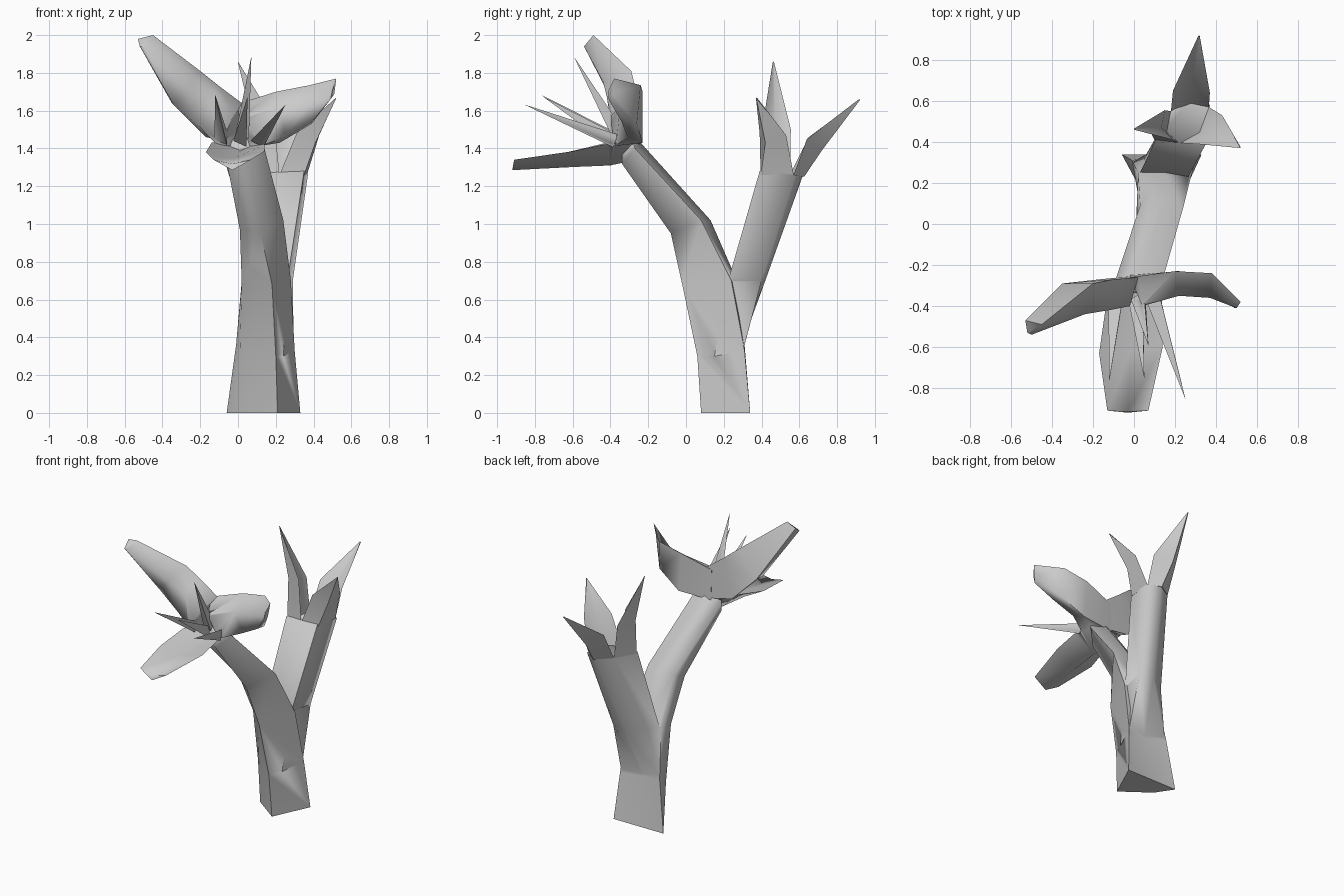
import bpy
from mathutils import Vector as V


def loft(name, rings):
    """Skin a list of equal-length point rings and cap both ends."""
    n = len(rings[0])
    verts = [p for r in rings for p in r]
    faces = [(k * n + i, k * n + (i + 1) % n, (k + 1) * n + (i + 1) % n, (k + 1) * n + i)
             for k in range(len(rings) - 1) for i in range(n)]
    faces += [tuple(reversed(range(n))), tuple(range(len(verts) - n, len(verts)))]
    me = bpy.data.meshes.new(name)
    me.from_pydata([tuple(v) for v in verts], [], faces)
    ob = bpy.data.objects.new(name, me)
    bpy.context.collection.objects.link(ob)
    select(ob)
    bpy.ops.object.mode_set(mode='EDIT')
    bpy.ops.mesh.select_all(action='SELECT')
    bpy.ops.mesh.normals_make_consistent(inside=False)
    bpy.ops.object.mode_set(mode='OBJECT')
    return ob


def select(ob):
    bpy.ops.object.select_all(action='DESELECT')
    ob.select_set(True)
    bpy.context.view_layer.objects.active = ob


def fuse(ob, parts, angle):
    """Union the parts into one skin and shade it smooth."""
    select(ob)
    for p in parts:
        m = ob.modifiers.new("union", 'BOOLEAN')
        m.operation, m.solver, m.object = 'UNION', 'EXACT', p
        bpy.ops.object.modifier_apply(modifier=m.name)
        bpy.data.objects.remove(p)
    bpy.ops.object.shade_smooth_by_angle(angle=angle)


def petal(name, sections, cup=0.4):
    """Each section is left edge, outer ridge, right edge; the inside is hollowed."""
    rings = []
    for a, o, b in sections:
        a, o, b = V(a), V(o), V(b)
        rings.append([a, o, b, ((a + b) / 2).lerp(o, cup)])
    return loft(name, rings)


def spike(name, base, tip, r):
    """Thin three-sided stamen running to a point."""
    base, tip = V(base), V(tip)
    d = (tip - base).normalized()
    u = d.cross(V((0, 0, 1))).normalized()
    w = d.cross(u)
    ring = [base + u * r, base - u * r * 0.5 + w * r * 0.8, base - u * r * 0.5 - w * r * 0.8]
    return loft(name, [ring, [tip + (p - base) * 0.02 for p in ring]])


# Trunk leaning into the front branch
trunk = loft("trunk_and_branches", [
    [(.02, .22, 0), (.21, .08, 0), (.33, .34, 0), (.13, .34, 0), (-.06, .34, 0)],
    [(.01, .21, .3), (.20, .06, .3), (.30, .31, .33), (.14, .28, .33), (-.01, .31, .36)],
    [(.02, .14, .68), (.18, -.02, .68), (.28, .24, .7), (.15, .27, .7), (.02, .25, .7)],
    [(.01, .00, .97), (.12, -.08, .95), (.24, .08, 1.02), (.15, .13, 1.02), (.03, .09, 1.0)],
    [(-.06, -.31, 1.33), (.06, -.34, 1.32), (.14, -.27, 1.40), (.03, -.24, 1.43), (-.09, -.27, 1.40)],
    [(-.05, -.33, 1.45), (.05, -.34, 1.45), (.10, -.29, 1.46), (.02, -.27, 1.47), (-.06, -.29, 1.46)],
])

# Back branch
branch = loft("back_branch", [
    [(.06, .20, .3), (.24, .15, .3), (.295, .302, .33), (.14, .272, .33), (-.005, .302, .36)],
    [(.03, .25, .69), (.26, .22, .69), (.29, .40, .7), (.19, .42, .7), (.06, .34, .7)],
    [(.10, .40, 1.27), (.35, .39, 1.28), (.37, .58, 1.26), (.29, .62, 1.26), (.18, .55, 1.27)],
])
fuse(trunk, [branch], 1.5)

# Three pointed petals of the back flower
for p in (
    petal("back_petal_rear", [
        [(.365, .57, 1.26), (.29, .625, 1.25), (.18, .55, 1.26)],
        [(.37, .64, 1.45), (.28, .72, 1.39), (.19, .65, 1.46)],
        [(.32, .915, 1.66), (.32, .92, 1.655), (.315, .92, 1.66)]]),
    petal("back_petal_right", [
        [(.22, .395, 1.26), (.35, .395, 1.26), (.365, .57, 1.26)],
        [(.31, .39, 1.48), (.41, .42, 1.43), (.43, .53, 1.47)],
        [(.52, .37, 1.67), (.52, .372, 1.665), (.52, .375, 1.67)]]),
    petal("back_petal_left", [
        [(.22, .395, 1.26), (.10, .41, 1.26), (.18, .55, 1.26)],
        [(.19, .41, 1.55), (.08, .45, 1.52), (.15, .555, 1.5)],
        [(0, .46, 1.86), (0, .462, 1.855), (0, .465, 1.86)]])):
    fuse(p, [], 1.2)

# Two large raised petals of the front flower: back rim, keel, belly, front rim
left = loft("front_flower", [
    [(.02, -.26, 1.64), (.04, -.25, 1.42), (-.10, -.38, 1.41), (-.02, -.40, 1.58)],
    [(-.10, -.27, 1.73), (-.17, -.27, 1.46), (-.21, -.38, 1.52), (-.12, -.42, 1.68)],
    [(-.20, -.29, 1.81), (-.35, -.29, 1.64), (-.34, -.38, 1.63), (-.24, -.44, 1.755)],
    [(-.45, -.49, 2.0), (-.53, -.47, 1.98), (-.52, -.53, 1.94), (-.50, -.54, 1.94)]])
right = loft("front_petal_right", [
    [(-.02, -.26, 1.63), (-.02, -.25, 1.42), (.11, -.38, 1.41), (.04, -.40, 1.57)],
    [(.20, -.23, 1.70), (.22, -.23, 1.43), (.25, -.31, 1.46), (.22, -.35, 1.62)],
    [(.38, -.24, 1.735), (.39, -.26, 1.53), (.39, -.34, 1.54), (.37, -.36, 1.64)],
    [(.52, -.38, 1.77), (.51, -.39, 1.69), (.49, -.41, 1.66), (.50, -.41, 1.71)]])

# Lower lip petal pointing forward
lip = petal("front_petal_lower", [
    [(-.09, -.27, 1.44), (.01, -.31, 1.33), (.13, -.27, 1.44)],
    [(-.14, -.42, 1.43), (.00, -.40, 1.31), (.14, -.44, 1.42)],
    [(-.17, -.63, 1.38), (-.02, -.63, 1.30), (.14, -.60, 1.385)],
    [(-.13, -.91, 1.34), (-.03, -.92, 1.285), (.07, -.91, 1.34)]])

# Stamens
stamens = [spike(f"stamen_{i + 1}", b, t, .045) for i, (b, t) in enumerate([
    ((.03, -.36, 1.47), (.07, -.59, 1.88)),
    ((-.08, -.38, 1.45), (-.12, -.76, 1.68)),
    ((.02, -.38, 1.44), (.05, -.75, 1.67)),
    ((.11, -.38, 1.44), (.25, -.85, 1.63))])]
fuse(left, [right, lip] + stamens, 1.3)
